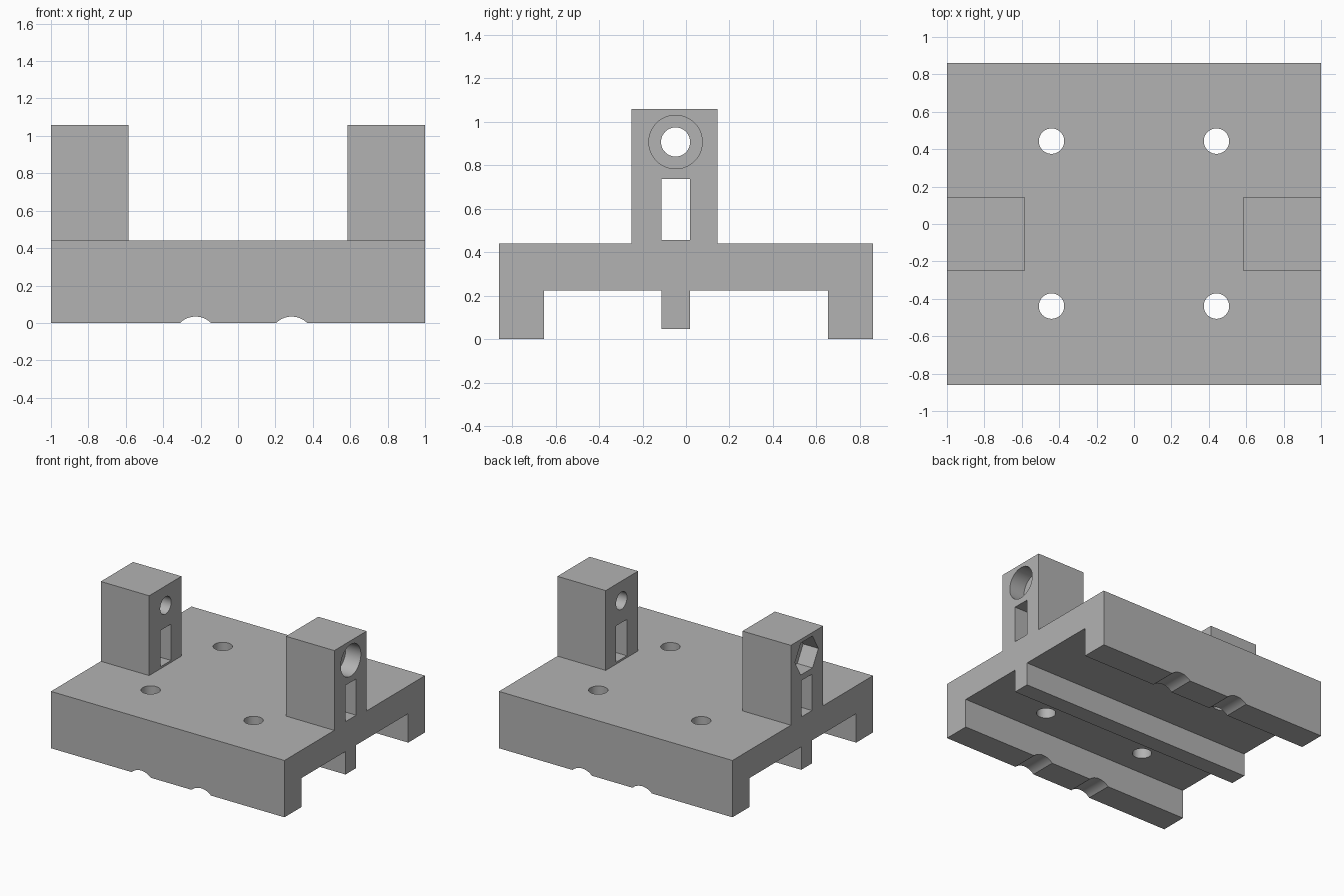
import bpy, bmesh
from math import radians
from mathutils import Matrix, Vector

if "Cube" in bpy.data.objects:
    bpy.data.objects.remove(bpy.data.objects["Cube"], do_unlink=True)

grey = bpy.data.materials.new("plain grey")
grey.use_nodes = True
grey.diffuse_color = (0.45, 0.45, 0.45, 1)
grey.node_tree.nodes["Principled BSDF"].inputs["Base Color"].default_value = grey.diffuse_color


def add_object(name, bm):
    bmesh.ops.recalc_face_normals(bm, faces=bm.faces)
    mesh = bpy.data.meshes.new(name)
    bm.to_mesh(mesh)
    bm.free()
    mesh.materials.append(grey)
    obj = bpy.data.objects.new(name, mesh)
    bpy.context.collection.objects.link(obj)
    return obj


def box(name, low, high):
    low, high = Vector(low), Vector(high)
    bm = bmesh.new()
    place = Matrix.Translation((low + high) / 2) @ Matrix.Diagonal((*(high - low), 1))
    bmesh.ops.create_cube(bm, size=1, matrix=place)
    return add_object(name, bm)


def rod(name, axis, start, end, radius, sides=48, spin=0):
    start, end = Vector(start), Vector(end)
    turn = {"X": Matrix.Rotation(radians(90), 4, "Y"),
            "Y": Matrix.Rotation(radians(90), 4, "X"),
            "Z": Matrix.Identity(4)}[axis]
    place = Matrix.Translation((start + end) / 2) @ turn @ Matrix.Rotation(radians(spin), 4, "Z")
    bm = bmesh.new()
    bmesh.ops.create_cone(bm, cap_ends=True, segments=sides, radius1=radius,
                          radius2=radius, depth=(end - start).length, matrix=place)
    return add_object(name, bm)


def combine(target, tool, operation):
    mod = target.modifiers.new(operation.lower(), "BOOLEAN")
    mod.operation, mod.solver, mod.object = operation, "EXACT", tool
    bpy.context.view_layer.objects.active = target
    bpy.ops.object.modifier_apply(modifier=mod.name)
    bpy.data.objects.remove(tool, do_unlink=True)


# Base: end profile with two side rails and a central rib, swept along x
TOP, UNDER, SIDE, RAIL = 0.44, 0.224, 0.86, 0.654
RIB_A, RIB_B, RIB_Z = -0.113, 0.018, 0.046
profile = [(-SIDE, 0), (-RAIL, 0), (-RAIL, UNDER), (RIB_A, UNDER), (RIB_A, RIB_Z),
           (RIB_B, RIB_Z), (RIB_B, UNDER), (RAIL, UNDER), (RAIL, 0), (SIDE, 0),
           (SIDE, TOP), (-SIDE, TOP)]
bm = bmesh.new()
end_face = bm.faces.new([bm.verts.new((-1, y, z)) for y, z in profile])
swept = bmesh.ops.extrude_face_region(bm, geom=[end_face])["geom"]
bmesh.ops.translate(bm, vec=(2, 0, 0), verts=[v for v in swept if isinstance(v, bmesh.types.BMVert)])
block = add_object("mounting_block", bm)

# Posts at both ends
for s in (-1, 1):
    xs = sorted((s, s * 0.586))
    combine(block, box("post", (xs[0], -0.25, 0.35), (xs[1], 0.145, 1.058)), "UNION")

# Strap slot and bolt bore through both posts
BORE_Y, BORE_Z = -0.048, 0.906
cutters = [box("slot", (-1.2, RIB_A, 0.455), (1.2, RIB_B, 0.736)),
           rod("bore", "X", (-1.2, BORE_Y, BORE_Z), (1.2, BORE_Y, BORE_Z), 0.067),
           # Round bolt head seat on the left, hexagonal nut seat on the right
           rod("head_seat", "X", (0.87, BORE_Y, BORE_Z), (1.2, BORE_Y, BORE_Z), 0.123),
           rod("nut_seat", "X", (-1.2, BORE_Y, BORE_Z), (-0.87, BORE_Y, BORE_Z), 0.143, 6, 0)]
# Four screw holes in the plate
for x in (-0.441, 0.441):
    for y in (-0.439, 0.443):
        cutters.append(rod("screw_hole", "Z", (x, y, 0.1), (x, y, 0.6), 0.068))
# Shallow round grooves under the rails
for x in (-0.227, 0.287):
    cutters.append(rod("groove", "Y", (x, -1, -0.084), (x, 1, -0.084), 0.118))
for cutter in cutters:
    combine(block, cutter, "DIFFERENCE")

# Smooth bores, sharp edges
bpy.ops.object.select_all(action="DESELECT")
block.select_set(True)
bpy.context.view_layer.objects.active = block
bpy.ops.object.shade_smooth_by_angle(angle=radians(30))
